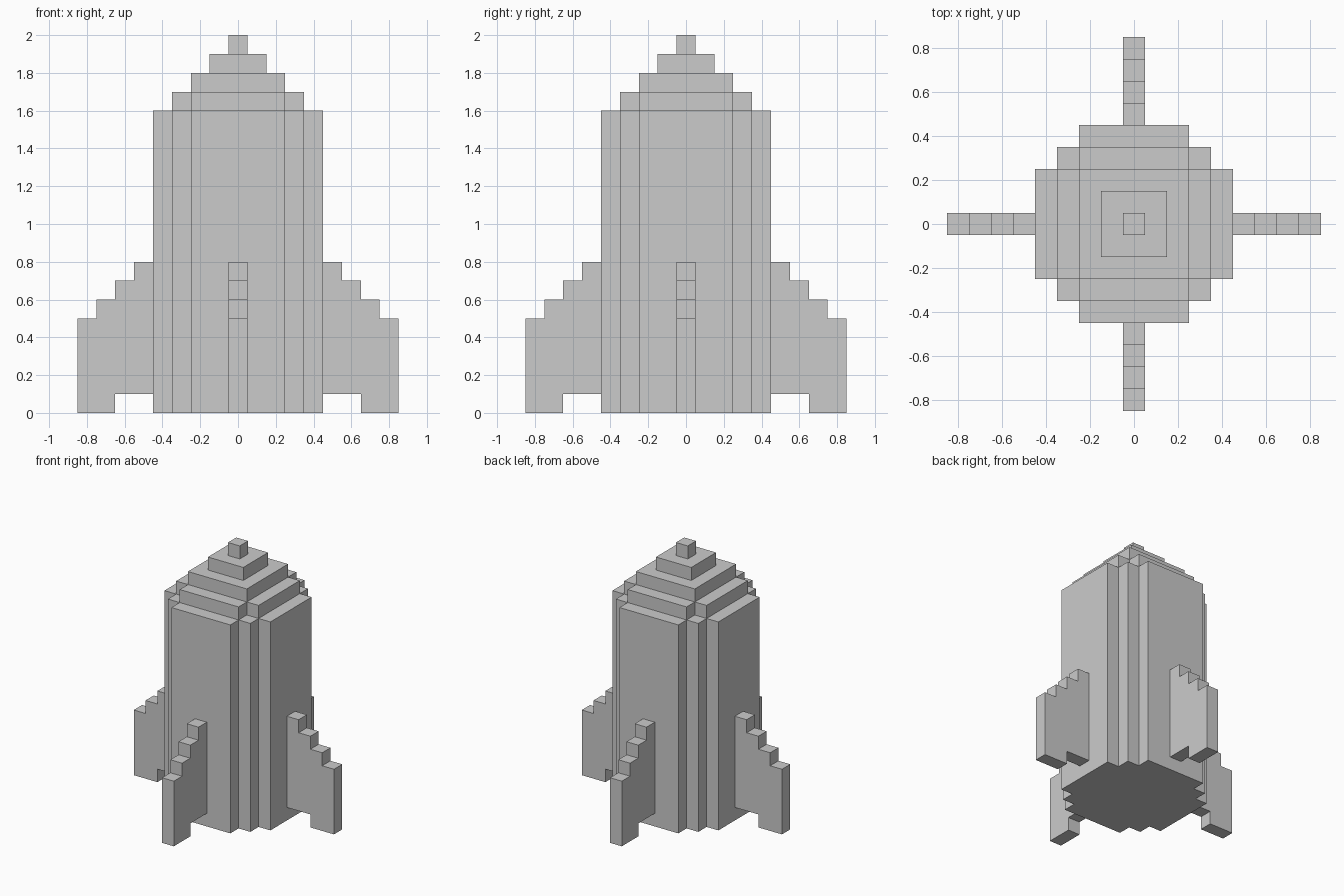
import bpy
import bmesh

if "Cube" in bpy.data.objects:
    bpy.data.objects.remove(bpy.data.objects["Cube"])


def make_object(name, bm):
    mesh = bpy.data.meshes.new(name)
    bm.to_mesh(mesh)
    bm.free()
    obj = bpy.data.objects.new(name, mesh)
    bpy.context.collection.objects.link(obj)
    return obj


def quarter_turn(p, n):
    x, y = p
    for _ in range(n):
        x, y = -y, x
    return x, y


def loft(name, stages, cap_bottom=False, cap_top=False):
    """Skin stacked rings; each stage is (corner points of one quadrant, height)."""
    bm = bmesh.new()
    cache = {}

    def vert(x, y, z):
        key = (round(x, 4), round(y, 4), round(z, 4))
        if key not in cache:
            cache[key] = bm.verts.new(key)
        return cache[key]

    rings = [[vert(*quarter_turn(p, q), z) for q in range(4) for p in corner]
             for corner, z in stages]
    for low, high in zip(rings, rings[1:]):
        for i in range(len(low)):
            j = (i + 1) % len(low)
            face = list(dict.fromkeys((low[i], low[j], high[j], high[i])))
            if len(face) > 2:
                bm.faces.new(face)
    if cap_bottom:
        bm.faces.new(list(dict.fromkeys(reversed(rings[0]))))
    if cap_top:
        bm.faces.new(list(dict.fromkeys(rings[-1])))
    return make_object(name, bm)


def square(h):
    return [(h, h)] * 5


# Quadrant corners: double-notched body, single-notched first nose tier
body_corner = [(.45, .25), (.35, .25), (.35, .35), (.25, .35), (.25, .45)]
tier_corner = [(.35, .25), (.35, .25), (.25, .25), (.25, .35), (.25, .35)]

# Body with its upper ledge
loft("body", [(body_corner, 0), (body_corner, 1.6), (tier_corner, 1.6)],
     cap_bottom=True)

# Stepped nose
loft("nose", [(tier_corner, 1.6), (tier_corner, 1.7),
              (square(.25), 1.7), (square(.25), 1.8),
              (square(.15), 1.8), (square(.15), 1.9),
              (square(.05), 1.9), (square(.05), 2.0)], cap_top=True)

# Four stepped fins, open where they meet the body
fin_profile = [(.45, .1), (.65, .1), (.65, 0), (.85, 0), (.85, .5), (.75, .5),
               (.75, .6), (.65, .6), (.65, .7), (.55, .7), (.55, .8), (.45, .8)]
for n, side in enumerate(("right", "back", "left", "front")):
    bm = bmesh.new()
    near, far = [[bm.verts.new((*quarter_turn((x, y), n), z))
                  for x, z in fin_profile] for y in (-.05, .05)]
    bm.faces.new(near)
    bm.faces.new(far[::-1])
    for i in range(len(near) - 1):
        bm.faces.new((near[i], far[i], far[i + 1], near[i + 1]))
    make_object(side + "_fin", bm)
